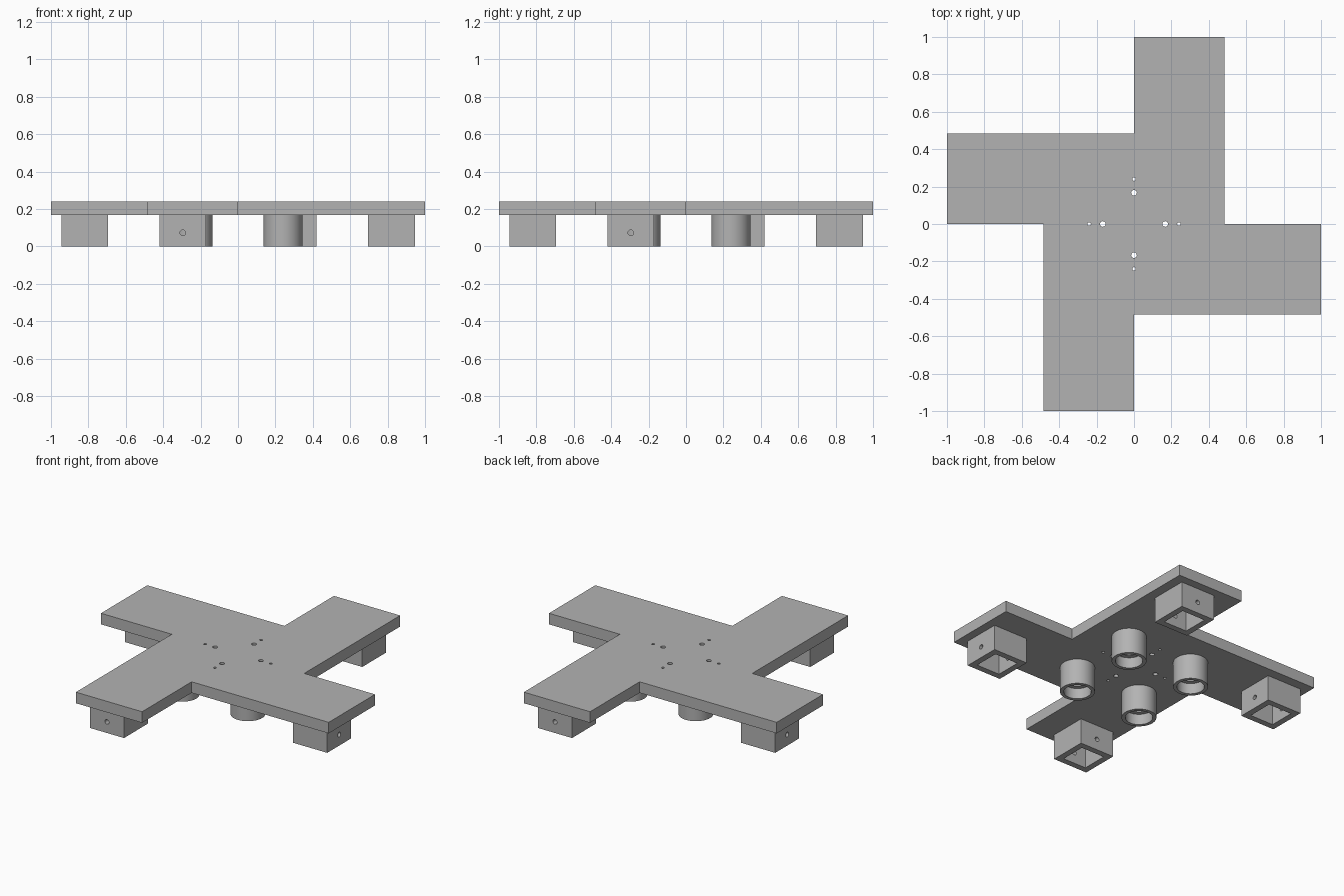
import bpy
import bmesh
from math import pi, radians
from mathutils import Matrix, Vector

cube = bpy.data.objects.get("Cube")
if cube:
    bpy.data.objects.remove(cube)

PLATE_BOTTOM, PLATE_TOP = 0.167, 0.24
ARM = 0.483          # arm width
BOX = 0.25           # socket outer width
POCKET = 0.17        # socket opening width
BOX_SPOT = Vector((0.295, 0.82, 0))
CUP_SPOT = Vector((0.24, 0.24, 0))

grey = bpy.data.materials.new("plain grey")
grey.use_nodes = True
COLOUR = (0.45, 0.45, 0.45, 1)
grey.diffuse_color = COLOUR
grey.node_tree.nodes["Principled BSDF"].inputs["Base Color"].default_value = COLOUR


def add_object(name, bm):
    bmesh.ops.recalc_face_normals(bm, faces=bm.faces)
    mesh = bpy.data.meshes.new(name)
    bm.to_mesh(mesh)
    bm.free()
    mesh.materials.append(grey)
    ob = bpy.data.objects.new(name, mesh)
    bpy.context.collection.objects.link(ob)
    return ob


def add_box(bm, size, centre):
    bmesh.ops.create_cube(bm, size=1, matrix=Matrix.Translation(centre) @ Matrix.Diagonal((*size, 1)))


def add_rod(bm, radius, length, matrix):
    bmesh.ops.create_cone(bm, cap_ends=True, segments=24, radius1=radius, radius2=radius,
                          depth=length, matrix=matrix)


def cut(ob, cutter_bm):
    """Subtract the cutter and bake the result."""
    cutter = add_object("cutter", cutter_bm)
    cutter.hide_render = True
    mod = ob.modifiers.new("cut", "BOOLEAN")
    mod.operation, mod.solver, mod.object = "DIFFERENCE", "EXACT", cutter
    bpy.context.view_layer.objects.active = ob
    bpy.ops.object.modifier_apply(modifier=mod.name)
    bpy.data.objects.remove(cutter)


def smooth(ob):
    bpy.ops.object.select_all(action="DESELECT")
    ob.select_set(True)
    bpy.context.view_layer.objects.active = ob
    bpy.ops.object.shade_smooth_by_angle(angle=radians(30))


quarter_turns = [Matrix.Rotation(k * pi / 2, 4, "Z") for k in range(4)]

# Pinwheel plate: one arm outline repeated at quarter turns
bm = bmesh.new()
arm = [Vector((ARM, 0, PLATE_BOTTOM)), Vector((ARM, 1, PLATE_BOTTOM)), Vector((0, 1, PLATE_BOTTOM))]
face = bm.faces.new([bm.verts.new(turn @ p) for turn in quarter_turns for p in arm[:3]
                     ] )
extruded = bmesh.ops.extrude_face_region(bm, geom=[face])["geom"]
bmesh.ops.translate(bm, vec=(0, 0, PLATE_TOP - PLATE_BOTTOM),
                    verts=[v for v in extruded if isinstance(v, bmesh.types.BMVert)])
# extrusion drops the bottom face when it lies inside the region, so close it
bmesh.ops.holes_fill(bm, edges=[e for e in bm.edges if e.is_boundary])
plate = add_object("plate", bm)

# Screw holes through the plate
holes = bmesh.new()
for turn in quarter_turns:
    for distance, radius in ((0.167, 0.015), (0.24, 0.009)):
        add_rod(holes, radius, 0.4, turn @ Matrix.Translation((distance, 0, 0.2)))
cut(plate, holes)
smooth(plate)

# Square leg sockets with a cross pin hole
for turn, side in zip(quarter_turns, ("back", "right", "front", "left")):
    bm = bmesh.new()
    add_box(bm, (BOX, BOX, PLATE_BOTTOM), (0, 0, PLATE_BOTTOM / 2))
    socket = add_object(side + "_leg_socket", bm)
    pocket = bmesh.new()
    add_box(pocket, (POCKET, POCKET, 0.4), (0, 0, 0))
    cut(socket, pocket)
    pin = bmesh.new()
    add_rod(pin, 0.015, 0.4, Matrix.Translation((0, 0, 0.073)) @ Matrix.Rotation(pi / 2, 4, "X"))
    cut(socket, pin)
    smooth(socket)
    socket.data.transform(turn @ Matrix.Translation(BOX_SPOT))

# Round cups: stepped bore turned around an upright axis
CUP_PROFILE = [(0.104, PLATE_BOTTOM), (0.104, 0), (0.082, 0), (0.082, 0.07),
               (0.052, 0.07), (0.052, PLATE_BOTTOM)]
for turn, side in zip(quarter_turns, ("back_left", "back_right", "front_right", "front_left")):
    bm = bmesh.new()
    verts = [bm.verts.new((r, 0, z)) for r, z in CUP_PROFILE]
    edges = [bm.edges.new((a, b)) for a, b in zip(verts, verts[1:] + verts[:1])]
    bmesh.ops.spin(bm, geom=verts + edges, axis=(0, 0, 1), cent=(0, 0, 0),
                   angle=2 * pi, steps=48, use_merge=True)
    bmesh.ops.remove_doubles(bm, verts=bm.verts, dist=0.0001)
    cup = add_object(side + "_cup", bm)
    smooth(cup)
    cup.data.transform(turn @ Matrix.Translation(CUP_SPOT))
